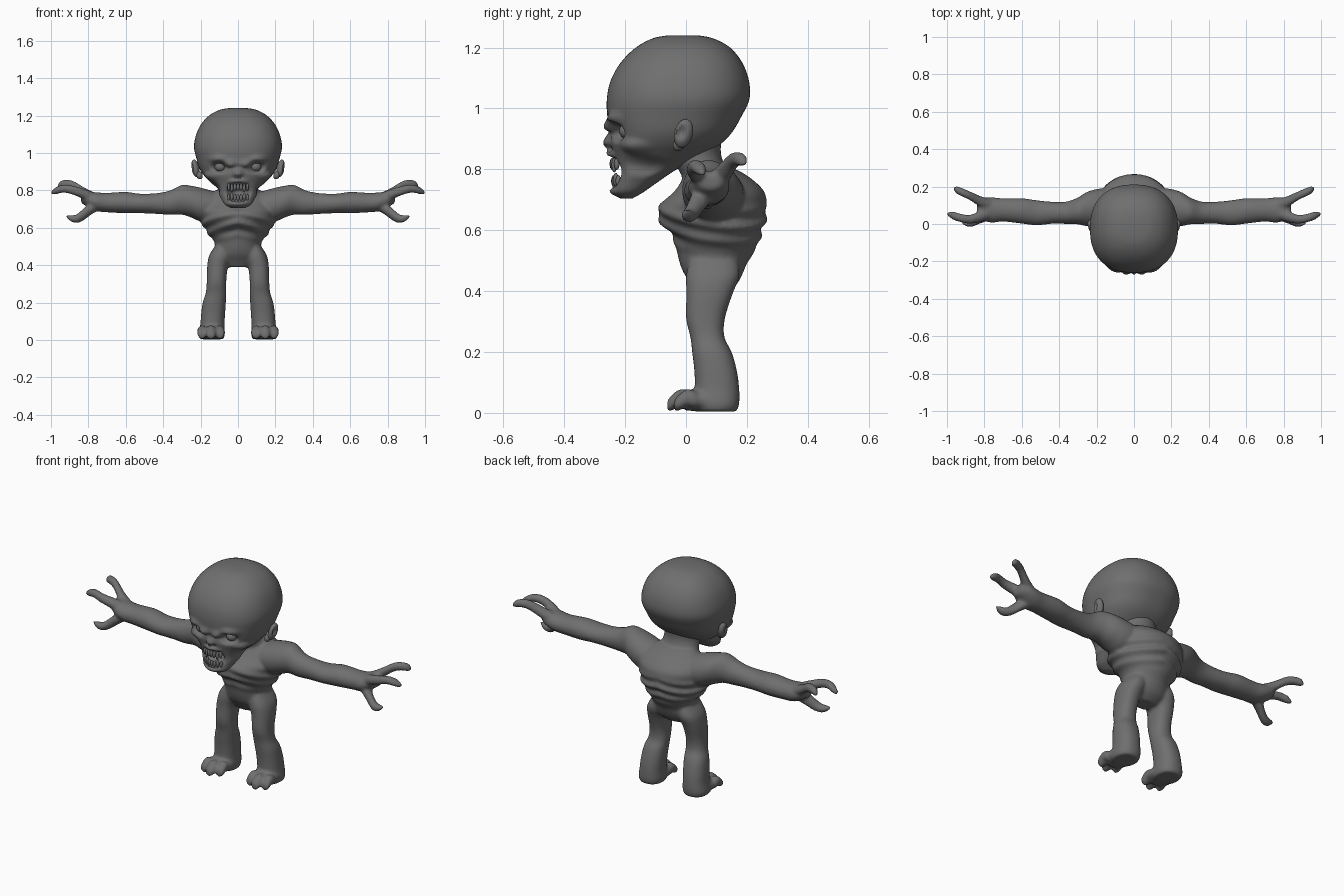
import bpy, bmesh, math
from mathutils import Vector

skin = bpy.data.materials.new("dark grey skin")
skin.diffuse_color = (0.16, 0.16, 0.16, 1)


def spline(pts, steps):
    """Smooth interpolation through the stations."""
    out = []
    for i in range(len(pts) - 1):
        p0, p1, p2 = pts[max(i - 1, 0)], pts[i], pts[i + 1]
        p3 = pts[min(i + 2, len(pts) - 1)]
        for s in range(steps):
            t = s / steps
            out.append([0.5 * (2 * b + (c - a) * t + (2 * a - 5 * b + 4 * c - d) * t * t
                               + (3 * b - a - 3 * c + d) * t ** 3)
                        for a, b, c, d in zip(p0, p1, p2, p3)])
    out.append(list(pts[-1]))
    return out


def loft(bm, stations, axis, n=20, steps=4, power=2.0, side=1):
    """Stations are (x, y, z, radius a, radius b); rings lie across the axis."""
    rings = []
    for x, y, z, a, b in spline(stations, steps):
        ring = []
        for k in range(n):
            t = 2 * math.pi * k / n
            c, s = math.cos(t), math.sin(t)
            u = a * math.copysign(abs(c) ** (2 / power), c)
            v = b * math.copysign(abs(s) ** (2 / power), s)
            off = {"x": (0, u, v), "y": (u, 0, v), "z": (u, v, 0)}[axis]
            ring.append(bm.verts.new((side * (x + off[0]), y + off[1], z + off[2])))
        rings.append(ring)
    faces = [bm.faces.new((p[k], p[(k + 1) % n], q[(k + 1) % n], q[k]))
             for p, q in zip(rings, rings[1:]) for k in range(n)]
    faces += [bm.faces.new(rings[0]), bm.faces.new(rings[-1])]
    bmesh.ops.recalc_face_normals(bm, faces=faces)


def depth(rows):
    """(z, half width, front y, back y) rows to stations."""
    return [(0, (f + b) / 2, z, w, (b - f) / 2) for z, w, f, b in rows]


def ball(bm, centre, size, seg=16):
    vs = bmesh.ops.create_uvsphere(bm, u_segments=seg, v_segments=seg // 2 + 2, radius=1)["verts"]
    for v in vs:
        v.co = Vector([c + s * p for c, s, p in zip(centre, size, v.co)])


def push(bm, centre, size, offset):
    """Soft push of the surface, repeated on both sides."""
    for side in ((1, -1) if centre[0] else (1,)):
        for v in bm.verts:
            d = sum(((p - c) / r) ** 2 for p, c, r in
                    zip((v.co.x * side, v.co.y, v.co.z), centre, size))
            if d < 1:
                w = (1 - d) ** 2
                v.co += Vector((offset[0] * side, offset[1], offset[2])) * w


def finish(name, bm, angle=50):
    me = bpy.data.meshes.new(name)
    bm.to_mesh(me)
    bm.free()
    ob = bpy.data.objects.new(name, me)
    bpy.context.collection.objects.link(ob)
    me.materials.append(skin)
    bpy.ops.object.select_all(action='DESELECT')
    bpy.context.view_layer.objects.active = ob
    ob.select_set(True)
    bpy.ops.object.shade_smooth_by_angle(angle=math.radians(angle))
    return ob


# Torso with rib folds
bm = bmesh.new()
loft(bm, depth([(.39, .07, .04, .13), (.42, .11, .02, .165), (.455, .13, -.005, .185),
                (.49, .122, -.02, .20), (.53, .13, -.03, .225), (.58, .17, -.045, .245),
                (.63, .19, -.085, .26), (.68, .20, -.09, .265), (.73, .19, -.04, .255),
                (.78, .15, .0, .20), (.81, .10, .03, .14)]), "z", 64, 8)
for v in bm.verts:
    if .53 < v.co.z < .70:
        fade = math.sin((v.co.z - .53) / .17 * math.pi)
        wave = math.sin((v.co.z + .25 * abs(v.co.x) + .15 * v.co.y) * 2 * math.pi / .06)
        out = Vector((v.co.x, v.co.y - .09, 0)).normalized()
        v.co += out * .009 * fade * wave
# Hollow of the throat
push(bm, (0, -.06, .72), (.04, .06, .05), (0, .02, 0))

# Neck
loft(bm, [(0, .02, .92, .11, .10), (0, .03, .85, .10, .085), (0, .06, .79, .11, .08),
          (0, .10, .72, .13, .09)], "z", 32)

for side in (1, -1):
    # Arm
    loft(bm, [(.08, .10, .72, .09, .06), (.18, .09, .72, .10, .09), (.25, .08, .74, .092, .085),
              (.30, .07, .75, .072, .08), (.36, .06, .735, .06, .066), (.43, .06, .73, .058, .056),
              (.52, .06, .73, .067, .052), (.60, .07, .735, .068, .057),
              (.70, .075, .735, .062, .052), (.76, .075, .74, .068, .05),
              (.81, .08, .755, .06, .04), (.84, .08, .76, .035, .025)], "x", 28, 4, 2, side)
    # Two long fingers and a thumb
    loft(bm, [(.76, .10, .755, .03, .03), (.82, .12, .785, .03, .03), (.88, .152, .825, .024, .026),
              (.92, .17, .835, .023, .023), (.95, .183, .83, .02, .02),
              (.965, .19, .82, .008, .008)], "x", 14, 4, 2, side)
    loft(bm, [(.76, .06, .755, .03, .03), (.82, .04, .78, .03, .028), (.88, .025, .80, .024, .025),
              (.93, .033, .81, .023, .022), (.97, .046, .80, .022, .02),
              (1.0, .055, .787, .009, .008)], "x", 14, 4, 2, side)
    loft(bm, [(.73, .07, .735, .035, .03), (.79, .045, .70, .032, .034), (.83, .025, .668, .026, .032),
              (.86, .012, .65, .026, .024), (.89, .006, .65, .022, .018),
              (.918, .004, .662, .008, .008)], "x", 14, 4, 2, side)
    # Leg
    loft(bm, [(.08, .09, .50, .045, .08), (.095, .088, .45, .06, .088), (.11, .077, .39, .055, .076),
              (.115, .064, .31, .052, .064), (.118, .07, .25, .055, .056),
              (.127, .085, .20, .062, .065), (.133, .097, .14, .064, .07),
              (.137, .102, .08, .065, .073), (.14, .10, .03, .07, .075),
              (.14, .10, .004, .062, .066)], "z", 28, 4, 2.3, side)
    # Foot and three toes
    loft(bm, [(.14, .08, .04, .068, .036), (.14, .03, .042, .07, .036),
              (.143, -.005, .038, .06, .03)], "y", 20, 4, 2.2, side)
    for tx, front, r in ((.097, -.04, .026), (.145, -.062, .027), (.193, -.04, .025)):
        loft(bm, [(tx, .03, .042, r, .03), (tx, front + .045, .05, r, .029),
                  (tx, front + .02, .036, r, .028), (tx, front + .004, .026, r * .8, .02),
                  (tx, front, .022, r * .35, .008)], "y", 14, 4, 2, side)

# Fuse the body into one skin
body = finish("body", bm)
rm = body.modifiers.new("fuse", 'REMESH')
rm.mode = 'VOXEL'
rm.voxel_size = .0085
rm.use_smooth_shade = True
sm = body.modifiers.new("soften", 'SMOOTH')
sm.factor, sm.iterations = .5, 4
for m in ("fuse", "soften"):
    bpy.ops.object.modifier_apply(modifier=m)
if not body.data.materials:
    body.data.materials.append(skin)
bpy.ops.object.shade_smooth_by_angle(angle=math.radians(60))

# Head
bm = bmesh.new()
loft(bm, depth([(.705, .035, -.215, -.175), (.725, .07, -.238, -.14), (.76, .092, -.235, -.09),
                (.80, .115, -.228, -.03), (.84, .145, -.235, .05), (.88, .182, -.245, .11),
                (.92, .207, -.248, .15), (.97, .222, -.258, .18), (1.03, .235, -.26, .208),
                (1.09, .226, -.248, .207), (1.15, .20, -.215, .185), (1.20, .155, -.165, .145),
                (1.23, .10, -.11, .09), (1.24, .05, -.06, .04)]), "z", 112, 6, 2.35)
# Eye sockets, brows, nose, nostrils, cheekbones, cheek hollows, mouth and chin
push(bm, (.095, -.225, .925), (.062, .09, .042), (0, .05, 0))
push(bm, (.045, -.25, .945), (.05, .08, .03), (0, -.02, -.008))
push(bm, (.11, -.23, .968), (.07, .08, .03), (0, -.016, 0))
push(bm, (0, -.25, .885), (.035, .08, .05), (0, -.026, 0))
push(bm, (.014, -.265, .868), (.016, .05, .02), (0, .025, 0))
push(bm, (.15, -.17, .875), (.06, .08, .035), (.012, -.012, 0))
push(bm, (.12, -.13, .815), (.05, .10, .05), (-.018, .01, 0))
push(bm, (0, -.235, .847), (.07, .06, .022), (0, -.018, 0))
push(bm, (0, -.23, .79), (.078, .08, .062), (0, .075, 0))
push(bm, (0, -.235, .728), (.06, .06, .03), (0, -.012, 0))
finish("head", bm, 70)

# Gums and teeth
bm = bmesh.new()
for z, zc in ((.842, .02), (.742, -.02)):
    loft(bm, [(x, -.226 + 7 * x * x, z - zc * 150 * x * x * .05, .016, .013)
              for x in (-.06, -.04, -.02, 0, .02, .04, .06)], "x", 10, 2)
finish("gums", bm)
bm = bmesh.new()
for i in range(7):
    x = (i - 3) * .0165
    y = 6 * x * x
    long = .004 if i in (1, 5) else 0
    ball(bm, (x, -.242 + y, .818 - long), (.0085, .009, .02 + long), 10)
    ball(bm, (x, -.237 + y, .762 + long), (.0085, .009, .019 + long), 10)
finish("teeth", bm)

for side, label in ((1, "left"), (-1, "right")):
    # Eyes
    bm = bmesh.new()
    ball(bm, (side * .095, -.19, .926), (.03, .03, .027), 20)
    finish(label + "_eye", bm)
    # Ears with a hollow and a lobe
    bm = bmesh.new()
    ball(bm, (.228, -.008, .918), (.021, .031, .047), 28)
    ball(bm, (.212, -.018, .882), (.018, .02, .022), 16)
    push(bm, (.245, -.016, .922), (.03, .02, .03), (-.016, 0, 0))
    for v in bm.verts:
        v.co.x += (v.co.z - .918) * .15
        v.co.y += (v.co.z - .918) * .15
        v.co.x *= side
    if side < 0:
        bmesh.ops.reverse_faces(bm, faces=bm.faces[:])
    finish(label + "_ear", bm)
